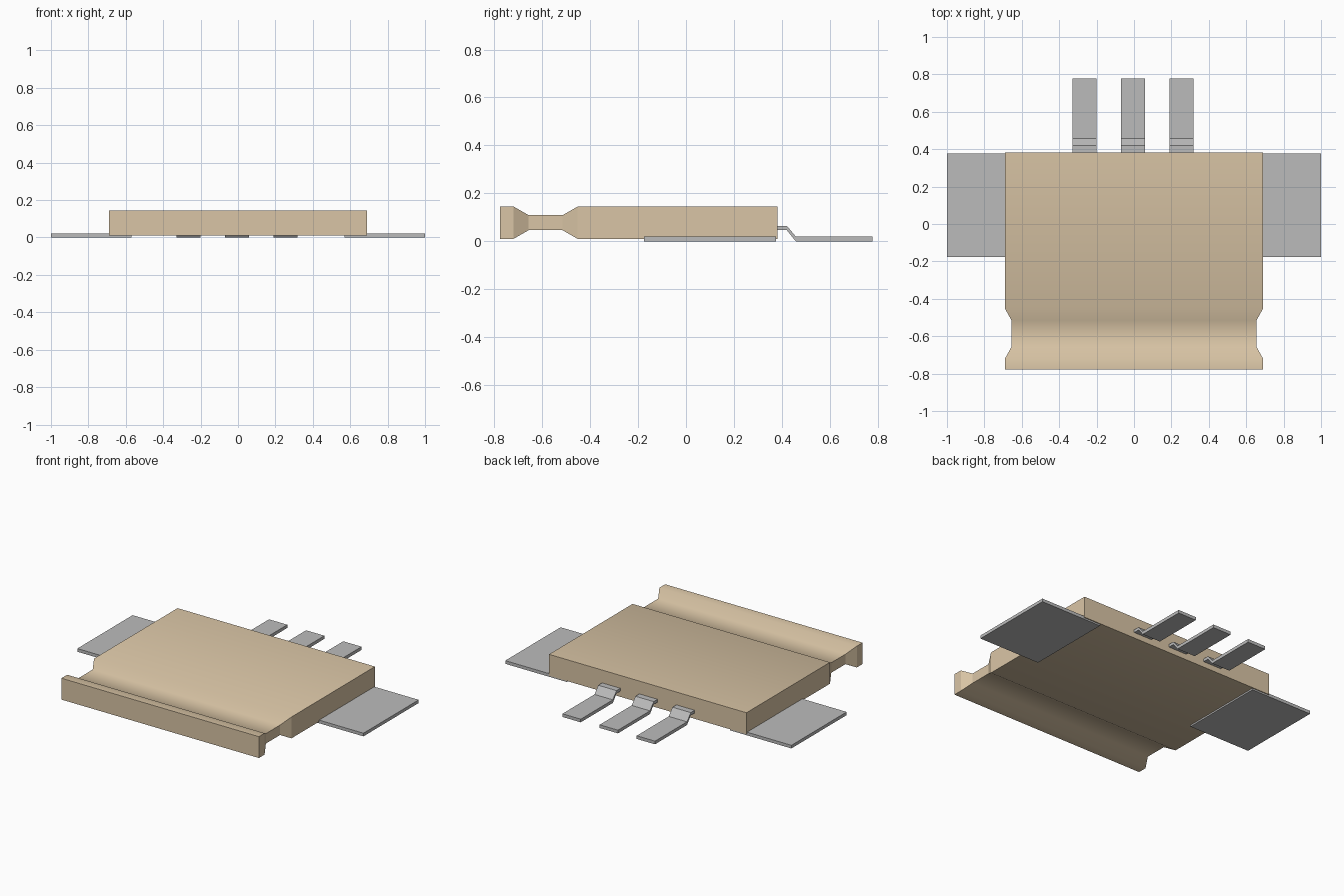
import bpy
import bmesh

if "Cube" in bpy.data.objects:
    bpy.data.objects.remove(bpy.data.objects["Cube"], do_unlink=True)


def make_material(name, rgb):
    mat = bpy.data.materials.new(name)
    mat.use_nodes = True
    mat.diffuse_color = (*rgb, 1)
    mat.node_tree.nodes["Principled BSDF"].inputs["Base Color"].default_value = (*rgb, 1)
    return mat


def finish(name, bm, mat):
    bmesh.ops.recalc_face_normals(bm, faces=bm.faces)
    mesh = bpy.data.meshes.new(name)
    bm.to_mesh(mesh)
    bm.free()
    mesh.materials.append(mat)
    obj = bpy.data.objects.new(name, mesh)
    bpy.context.collection.objects.link(obj)
    return obj


def loft(name, rings, mat):
    """Skin a row of four-cornered rings and cap both ends."""
    bm = bmesh.new()
    loops = [[bm.verts.new(p) for p in ring] for ring in rings]
    for a, b in zip(loops, loops[1:]):
        for i in range(4):
            j = (i + 1) % 4
            bm.faces.new((a[i], a[j], b[j], b[i]))
    bm.faces.new(loops[0])
    bm.faces.new(loops[-1])
    return finish(name, bm, mat)


def ring(y, x0, x1, z0, z1):
    return [(x0, y, z0), (x1, y, z0), (x1, y, z1), (x0, y, z1)]


tan = make_material("tan", (0.70, 0.56, 0.38))
metal = make_material("grey metal", (0.50, 0.50, 0.50))

# Body: a slab pinched on all four sides by a groove near the front
wide, narrow = (-0.69, 0.69, 0.01, 0.145), (-0.655, 0.655, 0.046, 0.109)
stations = [(-0.777, wide), (-0.72, wide), (-0.657, narrow),
            (-0.515, narrow), (-0.452, wide), (0.382, wide)]
body = loft("body", [ring(y, *size) for y, size in stations], tan)
# Top and bottom blend softly through the groove, the sides stay faceted
for face in body.data.polygons:
    face.use_smooth = abs(face.normal.z) > 0.5

# Flat side tabs
for side, sign in (("left", 1), ("right", -1)):
    x0, x1 = sorted((sign * 0.57, sign * 1.0))
    loft(side + "_tab", [ring(y, x0, x1, 0, 0.02) for y in (-0.176, 0.376)], metal)

# Three bent leads at the back: (y, underside height, top height)
lead_path = [(0.378, 0.046, 0.064), (0.421, 0.046, 0.064),
             (0.458, 0.0, 0.02), (0.778, 0.0, 0.02)]
for label, x in (("right", -0.264), ("middle", -0.005), ("left", 0.255)):
    loft(label + "_lead",
         [ring(y, x - 0.064, x + 0.064, z0, z1) for y, z0, z1 in lead_path], metal)
